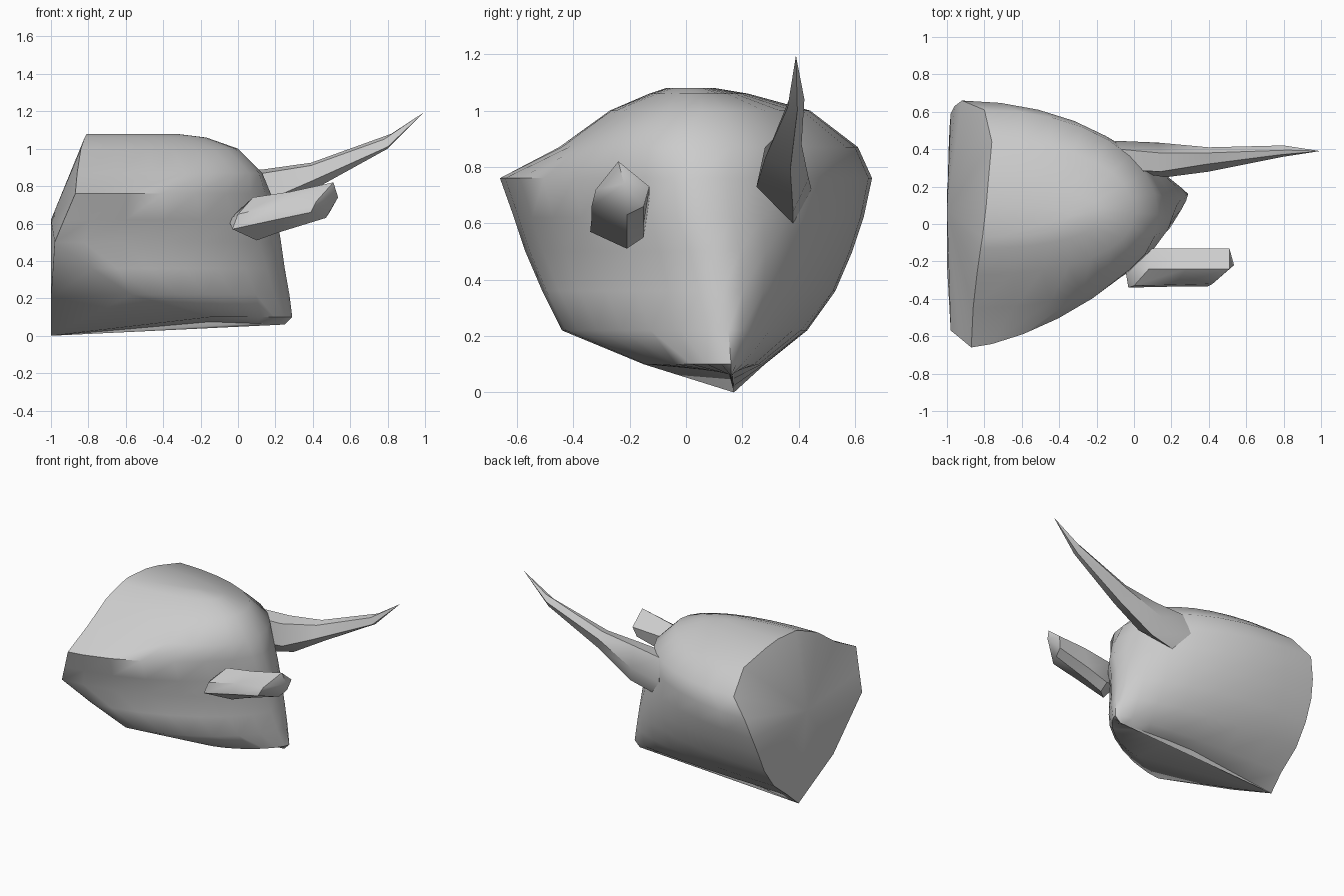
import bpy, bmesh, math

metal = bpy.data.materials.new("grey")
metal.diffuse_color = (0.6, 0.6, 0.6, 1)


def finish(name, bm, angle):
    """Turn a bmesh into a named, smooth shaded object."""
    bmesh.ops.remove_doubles(bm, verts=bm.verts, dist=0.0005)
    bmesh.ops.recalc_face_normals(bm, faces=bm.faces)
    mesh = bpy.data.meshes.new(name)
    bm.to_mesh(mesh)
    bm.free()
    ob = bpy.data.objects.new(name, mesh)
    bpy.context.collection.objects.link(ob)
    mesh.materials.append(metal)
    bpy.ops.object.select_all(action='DESELECT')
    ob.select_set(True)
    bpy.context.view_layer.objects.active = ob
    bpy.ops.object.shade_smooth_by_angle(angle=math.radians(angle))


def loft(bm, rings, closed):
    rows = [[bm.verts.new(p) for p in r] for r in rings]
    n = len(rows[0])
    for a, b in zip(rows, rows[1:]):
        for i in range(n if closed else n - 1):
            j = (i + 1) % n
            bm.faces.new((a[i], a[j], b[j], b[i]))
    return rows


def fan(bm, hub, rim):
    for a, b in zip(rim, rim[1:]):
        bm.faces.new((a, b, hub))


def spike(name, rings, start, end, angle):
    """Horn: closed rings with a pointed cap at each end."""
    bm = bmesh.new()
    rows = loft(bm, rings, True)
    for row, cap in ((rows[0], start), (rows[-1], end)):
        fan(bm, bm.verts.new(cap), row + row[:1])
    finish(name, bm, angle)


# Shell levels: z, back x (-y side), back x (+y side), front x,
# y min, y mid, y max, fullness (-y side), fullness (+y side)
levels = [
    (0.06, -0.15, -1.00, 0.25, 0.15, 0.16, 0.17, 1.5, 1.8),
    (0.10, -0.15, -0.99, 0.29, -0.15, 0.16, 0.28, 1.5, 1.8),
    (0.22, -0.57, -0.99, 0.275, -0.44, 0.15, 0.43, 1.55, 1.85),
    (0.36, -0.78, -0.985, 0.25, -0.51, 0.13, 0.53, 1.6, 1.9),
    (0.50, -0.98, -0.98, 0.23, -0.57, 0.10, 0.59, 1.6, 1.95),
    (0.62, -0.93, -0.96, 0.21, -0.61, 0.05, 0.63, 1.55, 2.0),
    (0.76, -0.87, -0.92, 0.175, -0.66, 0.03, 0.66, 1.45, 1.95),
    (0.87, -0.86, -0.80, 0.13, -0.45, 0.05, 0.61, 2.2, 2.05),
    (1.00, -0.84, -0.76, 0.00, -0.27, 0.06, 0.44, 2.2, 2.1),
    (1.06, -0.82, -0.78, -0.17, -0.13, 0.05, 0.22, 2.1, 2.1),
    (1.08, -0.81, -0.79, -0.33, -0.07, 0.03, 0.10, 2.0, 2.0),
]
STEPS = 16
rings = []
for k, (z, xa, xb, xf, y0, ym, y1, pa, pb) in enumerate(levels):
    ring = []
    for i in range(STEPS + 1):
        t = -math.pi / 2 + math.pi * i / STEPS
        p, back, side = (pa, xa, y0) if t < 0 else (pb, xb, y1)
        c, s = max(math.cos(t), 0) ** (2 / p), abs(math.sin(t)) ** (2 / p)
        x = back + (xf - back) * c
        # keel drops towards the back corner
        zk = 0.08 * (x + 1) / 0.7 if x < -0.3 else 0.08 - 0.02 * (x + 0.3) / 0.55
        ring.append((x, ym + (side - ym) * s, zk if k == 0 else z))
    rings.append(ring)

bm = bmesh.new()
rows = loft(bm, rings, False)
keel = rows[0][-1]
# underside fans from the low back corner
chin = bm.verts.new((-1.0, -0.22, 0.20))
fan(bm, chin, [rows[k][0] for k in (4, 3, 2)])
bm.faces.new((chin, rows[2][0], keel))
fan(bm, keel, [rows[2][0], rows[1][0]] + rows[0][:-1])
# crown plate
bm.faces.new(rows[-1])
# back wall fans from a hub
hub = bm.verts.new((-1.0, 0.07, 0.62))
fan(bm, hub, [keel, chin] + [r[0] for r in rows[4:]] + [r[-1] for r in reversed(rows)])
finish("helmet_shell", bm, 50)

# Broken horn: faceted stub
stub = [
    [(-0.03, -0.34, 0.57), (0.0, -0.33, 0.65), (0.08, -0.24, 0.74),
     (0.10, -0.13, 0.69), (0.10, -0.15, 0.55), (0.10, -0.21, 0.51)],
    [(0.20, -0.335, 0.62), (0.22, -0.325, 0.70), (0.28, -0.24, 0.77),
     (0.30, -0.13, 0.72), (0.25, -0.15, 0.60), (0.21, -0.21, 0.55)],
    [(0.39, -0.335, 0.66), (0.42, -0.32, 0.72), (0.51, -0.24, 0.82),
     (0.51, -0.13, 0.73), (0.49, -0.15, 0.66), (0.47, -0.21, 0.63)],
]
spike("broken_horn", stub, (-0.05, -0.22, 0.62), (0.535, -0.22, 0.74), 40)

# Long horn: five sided sections tapering upward to a point
horn = [
    [(-0.02, 0.28, 0.70), (-0.05, 0.29, 0.86), (-0.08, 0.40, 0.87),
     (-0.10, 0.445, 0.72), (0.0, 0.38, 0.60)],
    [(0.17, 0.25, 0.73), (0.14, 0.28, 0.87), (0.14, 0.38, 0.89),
     (0.13, 0.435, 0.76), (0.17, 0.38, 0.64)],
    [(0.40, 0.28, 0.83), (0.39, 0.32, 0.91), (0.39, 0.38, 0.925),
     (0.40, 0.41, 0.88), (0.42, 0.37, 0.79)],
    [(0.80, 0.36, 1.01), (0.78, 0.37, 1.05), (0.82, 0.395, 1.08),
     (0.80, 0.42, 1.04), (0.80, 0.395, 1.0)],
]
spike("long_horn", horn, (-0.08, 0.36, 0.75), (0.995, 0.39, 1.195), 45)
